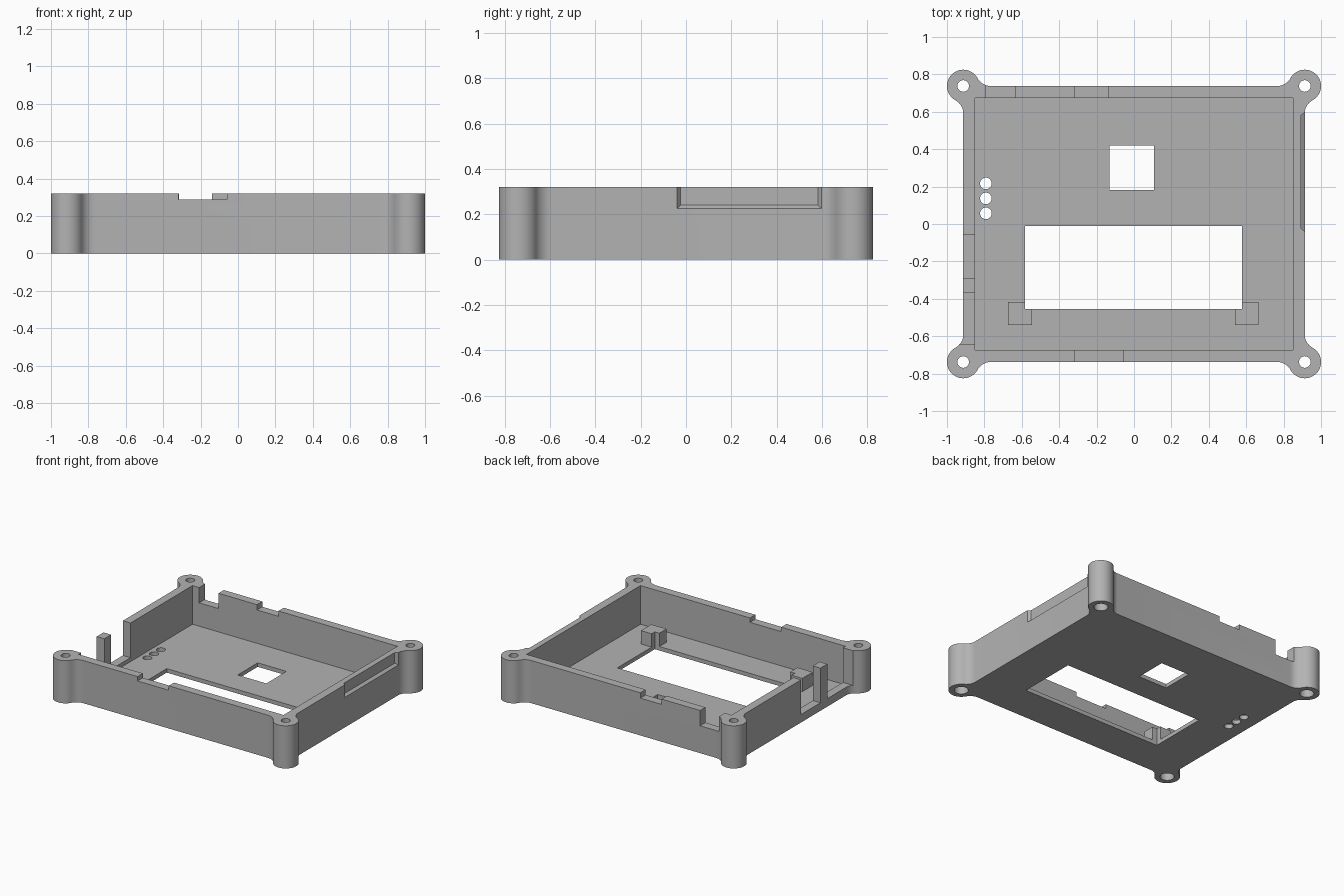
import bpy, bmesh
from math import sin, cos, pi, atan2, sqrt, radians

if "Cube" in bpy.data.objects:
    bpy.data.objects.remove(bpy.data.objects["Cube"])

# Main sizes
BX, BY, H = 0.913, 0.738, 0.32      # corner post centres = outer wall corners
WALL, FLOOR = 0.063, 0.03
POST_R, FILLET = 0.087, 0.08

grey = bpy.data.materials.new("grey_plastic")
grey.use_nodes = True
grey.diffuse_color = (0.45, 0.45, 0.45, 1)
grey.node_tree.nodes["Principled BSDF"].inputs["Base Color"].default_value = (0.45, 0.45, 0.45, 1)


def finish(bm, name):
    bmesh.ops.recalc_face_normals(bm, faces=bm.faces)
    me = bpy.data.meshes.new(name)
    bm.to_mesh(me)
    bm.free()
    me.materials.append(grey)
    ob = bpy.data.objects.new(name, me)
    bpy.context.collection.objects.link(ob)
    return ob


def prism(name, pts, z0, z1):
    bm = bmesh.new()
    face = bm.faces.new([bm.verts.new((x, y, z0)) for x, y in pts])
    top = bmesh.ops.extrude_face_region(bm, geom=[face])["geom"]
    bmesh.ops.translate(bm, vec=(0, 0, z1 - z0),
                        verts=[v for v in top if isinstance(v, bmesh.types.BMVert)])
    return finish(bm, name)


def box(x0, x1, y0, y1, z0, z1):
    return prism("cutter", [(x0, y0), (x1, y0), (x1, y1), (x0, y1)], z0, z1)


def cylinder(start, end, r0, r1, axis, segments=32):
    """Round cutter along x or z, starting at the point start."""
    bm = bmesh.new()
    length = end - start["xyz".index(axis)]
    bmesh.ops.create_cone(bm, cap_ends=True, segments=segments, radius1=r0, radius2=r1, depth=length)
    for v in bm.verts:
        x, y, z = v.co
        z += length / 2
        off = (z, y, -x) if axis == "x" else (x, y, z)
        v.co = [s + o for s, o in zip(start, off)]
    return finish(bm, "cutter")


def cut(target, cutter):
    mod = target.modifiers.new("cut", "BOOLEAN")
    mod.operation, mod.solver, mod.object = "DIFFERENCE", "EXACT", cutter
    bpy.context.view_layer.objects.active = target
    bpy.ops.object.modifier_apply(modifier=mod.name)
    bpy.data.objects.remove(cutter)


def arc(cx, cy, r, a0, a1, n):
    return [(cx + r * cos(a0 + (a1 - a0) * i / n), cy + r * sin(a0 + (a1 - a0) * i / n))
            for i in range(n + 1)]


# Outline: rectangle with a round post blended into each corner
d = sqrt((POST_R + FILLET) ** 2 - FILLET ** 2)
blend = arc(FILLET, -d, FILLET, pi, atan2(d, -FILLET), 8)
a = atan2(-d, FILLET)
corner = blend + arc(0, 0, POST_R, a, pi / 2 - a, 28)[1:-1] + [(y, x) for x, y in reversed(blend)]
outline = []
for k, (sx, sy) in enumerate([(1, 1), (-1, 1), (-1, -1), (1, -1)]):
    c, s = round(cos(k * pi / 2)), round(sin(k * pi / 2))
    outline += [(sx * BX + c * x - s * y, sy * BY + s * x + c * y) for x, y in corner]
shell = prism("case_shell", outline, 0, H)

# Cavity
IX, IY = BX - WALL, BY - WALL
cut(shell, box(-IX, IX, -IY, IY, FLOOR, 1))

# Screw holes, with a wider bore from below
for sx in (-1, 1):
    for sy in (-1, 1):
        cut(shell, cylinder((sx * BX, sy * BY, -0.1), 0.5, 0.031, 0.031, "z"))
        cut(shell, cylinder((sx * BX, sy * BY, -0.1), 0.1, 0.048, 0.048, "z"))

# Floor openings: screen, square window and three button holes
OPEN_L, OPEN_R, OPEN_Y = -0.584, 0.577, -0.455
cut(shell, box(OPEN_L, OPEN_R, OPEN_Y, -0.01, -0.1, 0.1))
cut(shell, box(-0.131, 0.107, 0.183, 0.421, -0.1, 0.1))
for i in range(3):
    cut(shell, cylinder((-0.792, 0.057 + 0.08 * i, -0.1), 0.1, 0.031, 0.031, "z"))

# Notches in the rims: front, back (two) and left wall (two, leaving a thin post)
cut(shell, box(-0.317, -0.058, -0.8, -0.6, 0.287, 1))
cut(shell, box(-0.315, -0.138, 0.6, 0.8, 0.28, 1))
cut(shell, box(-0.795, -0.634, 0.6, 0.8, 0.205, 1))
cut(shell, box(-1.1, -0.8, -0.289, -0.06, 0.06, 1))
cut(shell, box(-0.95, -0.8, -0.645, -0.37, 0.06, 1))

# Bevelled recess on the outside of the cable wall
recess = box(0.893, BX + 0.001, -0.04, 0.597, 0.225, 0.5)
for v in recess.data.vertices:
    if v.co.x < 0.9:
        v.co.y += 0.016 if v.co.y < 0.2 else -0.016
        v.co.z += 0.015 if v.co.z < 0.3 else 0
cut(shell, recess)

# Four cable grooves, flared at the outer end
for i in range(4):
    y = 0.04 + 0.16 * i
    cut(shell, cylinder((0.8, y, H + 0.001), 1.0, 0.039, 0.039, "x"))
    cut(shell, cylinder((0.87, y, H + 0.002), 0.91, 0.036, 0.058, "x"))

# L-shaped supports around the two front corners of the screen opening
for name, edge, s in (("left_support", OPEN_R, 1), ("right_support", OPEN_L, -1)):
    inner, outer = edge - s * 0.038, edge + s * 0.089
    prism(name, [(inner, OPEN_Y), (edge, OPEN_Y), (edge, -0.417),
                 (outer, -0.417), (outer, -0.54), (inner, -0.54)], FLOOR, 0.13)

# Smooth the round surfaces, keep the edges sharp
bpy.ops.object.select_all(action="DESELECT")
shell.select_set(True)
bpy.context.view_layer.objects.active = shell
bpy.ops.object.shade_smooth_by_angle(angle=radians(30))
